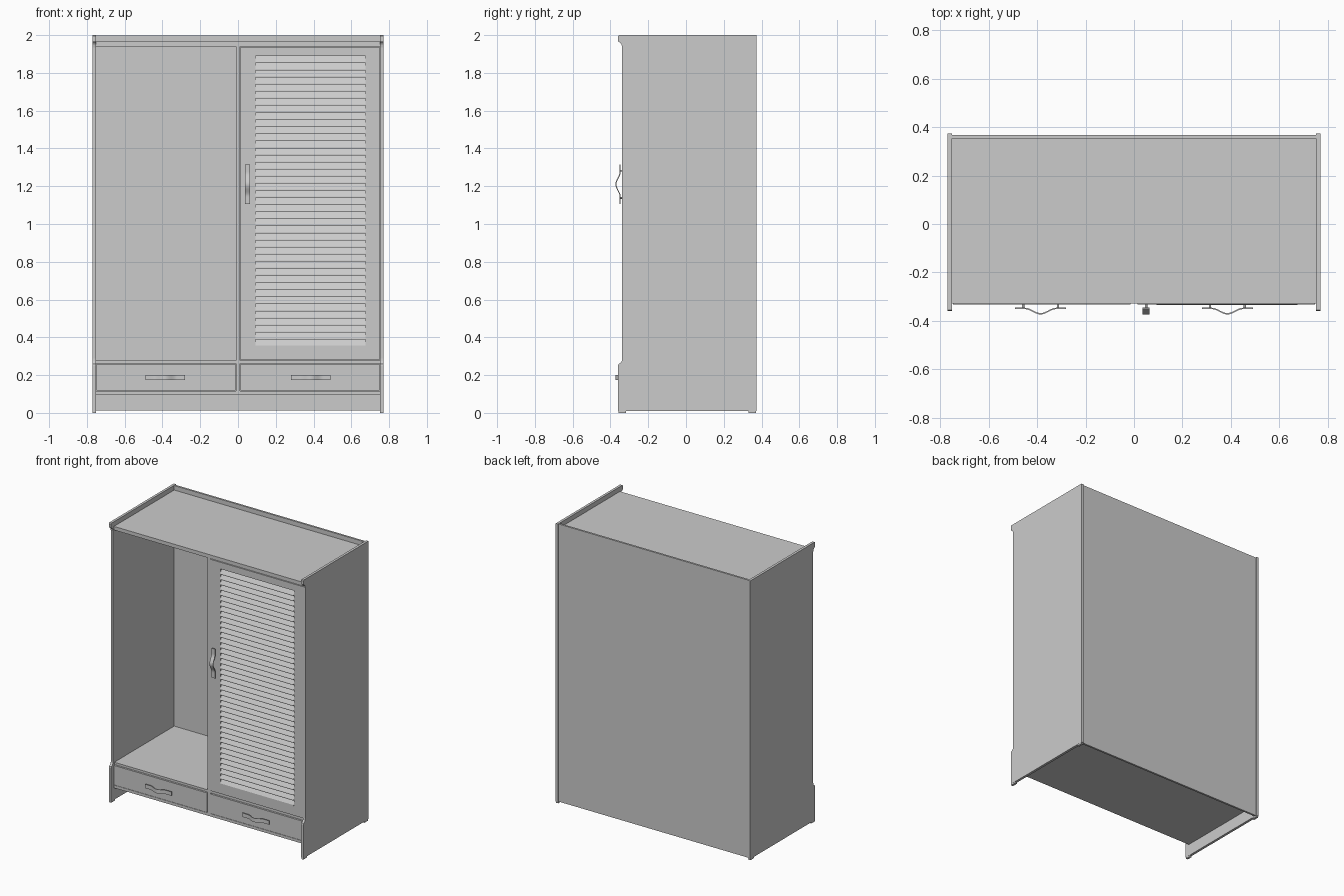
import bpy, bmesh, math
from mathutils import Matrix, Vector

if "Cube" in bpy.data.objects:
    bpy.data.objects.remove(bpy.data.objects["Cube"])


def link(name, bm):
    bmesh.ops.recalc_face_normals(bm, faces=bm.faces)
    me = bpy.data.meshes.new(name)
    bm.to_mesh(me)
    bm.free()
    ob = bpy.data.objects.new(name, me)
    bpy.context.collection.objects.link(ob)
    return ob


def add_box(bm, x0, x1, y0, y1, z0, z1):
    c = Vector(((x0 + x1) / 2, (y0 + y1) / 2, (z0 + z1) / 2))
    m = Matrix.Translation(c) @ Matrix.Diagonal((x1 - x0, y1 - y0, z1 - z0, 1))
    bmesh.ops.create_cube(bm, size=1, matrix=m)


def box(name, *dims):
    bm = bmesh.new()
    add_box(bm, *dims)
    return link(name, bm)


def add_prism(bm, profile, x0, x1):
    """Extrude a (y, z) profile along x."""
    f = bm.faces.new([bm.verts.new((x0, y, z)) for y, z in profile])
    r = bmesh.ops.extrude_face_region(bm, geom=[f])
    vs = [v for v in r["geom"] if isinstance(v, bmesh.types.BMVert)]
    bmesh.ops.translate(bm, verts=vs, vec=(x1 - x0, 0, 0))


W, IN = 0.77, 0.752          # outer and inner half width
FRONT, BACK = -0.328, 0.367  # carcass depth

# side panels with stepped foot and cornice nose, plus feet
side = [(0.374, 0.01), (-0.36, 0.01), (-0.36, 0.25), (-0.357, 0.258),
        (-0.346, 0.265), (-0.34, 0.274), (-0.338, 0.288), (-0.338, 1.935),
        (-0.341, 1.95), (-0.348, 1.96), (-0.357, 1.964), (-0.36, 1.97),
        (-0.36, 1.994), (-0.355, 2.0), (0.374, 2.0)]
for s, tag in ((-1, "left"), (1, "right")):
    bm = bmesh.new()
    add_prism(bm, side, s * IN, s * W)
    link(tag + "_side_panel", bm)
    a, b = sorted((s * (IN + 0.001), s * (W - 0.001)))
    for y, end in ((-0.338, "front"), (0.35, "back")):
        box(f"{tag}_{end}_foot", a, b, y - 0.02, y + 0.02, 0, 0.01)

# carcass boards
box("back_panel", -IN, IN, 0.353, BACK, 0.012, 1.998)
box("top_board", -IN, IN, FRONT, 0.353, 1.94, 1.966)
box("bottom_board", -IN, IN, FRONT, 0.353, 0.095, 0.115)
box("floor_board", -IN, IN, FRONT + 0.004, 0.353, 0.261, 0.277)
box("divider", -0.01, 0.01, FRONT, 0.353, 0.115, 1.94)

# louvred door: frame and slats
DX0, DX1, DZ0, DZ1 = 0.014, 0.749, 0.281, 1.937
OX0, OX1, OZ0, OZ1 = 0.093, 0.675, 0.35, 1.889
DY0, DY1 = -0.332, -0.31
bm = bmesh.new()
add_box(bm, DX0, OX0, DY0, DY1, DZ0, DZ1)
add_box(bm, OX1, DX1, DY0, DY1, DZ0, DZ1)
add_box(bm, OX0, OX1, DY0, DY1, DZ0, OZ0)
add_box(bm, OX0, OX1, DY0, DY1, OZ1, DZ1)
link("door_frame", bm)
N = 41
p = (OZ1 - OZ0) / N
bm = bmesh.new()
for i in range(N):
    z = OZ0 + i * p
    add_prism(bm, [(DY0 - 0.003, z), (DY0 - 0.003, z + 0.006),
                   (DY1 - 0.004, z + p + 0.003), (DY1, z + p - 0.001),
                   (DY1, z + p - 0.006)], OX0, OX1)
link("door_slats", bm)

# drawer fronts
for s, tag in ((-1, "left"), (1, "right")):
    a, b = sorted((s * 0.014, s * 0.749))
    box(tag + "_drawer_front", a, b, -0.332, -0.312, 0.119, 0.258)


# bowed strap handle on two round posts
def handle(name, x, z, upright):
    n, t, w = 28, 0.006, 0.014
    bm = bmesh.new()
    outer, inner = [], []
    for i in range(n + 1):
        u = -0.105 + 0.21 * i / n
        y = -0.346
        if abs(u) < 0.065:
            y -= 0.011 * (1 + math.cos(math.pi * u / 0.065))
        outer.append((y - t, u))
        inner.append((y, u))
    add_prism(bm, outer + inner[::-1], -w, w)
    for u in (-0.072, 0.072):
        m = Matrix.Translation((0, -0.339, u)) @ Matrix.Rotation(math.pi / 2, 4, 'X')
        bmesh.ops.create_cone(bm, cap_ends=True, segments=12, radius1=0.005,
                              radius2=0.005, depth=0.016, matrix=m)
    rot = Matrix() if upright else Matrix.Rotation(math.pi / 2, 4, 'Y')
    bm.transform(Matrix.Translation((x, 0, z)) @ rot)
    ob = link(name, bm)
    bpy.ops.object.select_all(action='DESELECT')
    ob.select_set(True)
    bpy.context.view_layer.objects.active = ob
    bpy.ops.object.shade_smooth_by_angle(angle=math.radians(35))


handle("door_handle", 0.05, 1.21, True)
handle("left_drawer_handle", -0.386, 0.187, False)
handle("right_drawer_handle", 0.386, 0.187, False)
